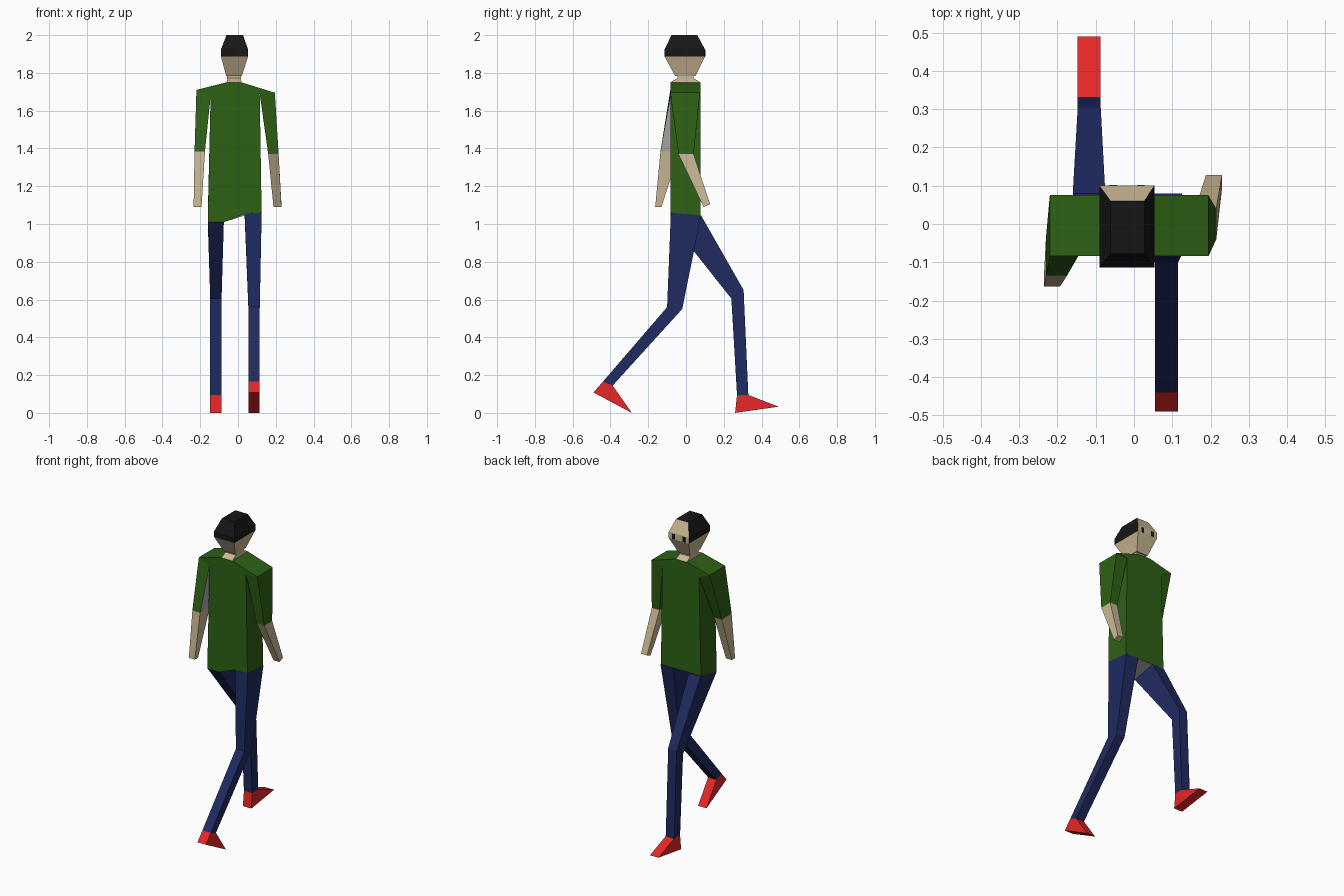
import bpy, bmesh

if "Cube" in bpy.data.objects:
    bpy.data.objects.remove(bpy.data.objects["Cube"])


def material(name, rgb):
    m = bpy.data.materials.new(name)
    m.diffuse_color = (*rgb, 1)
    m.use_nodes = True
    m.node_tree.nodes["Principled BSDF"].inputs["Base Color"].default_value = m.diffuse_color
    return m


GREEN = material("shirt_green", (0.027, 0.12, 0.007))
NAVY = material("trouser_navy", (0.014, 0.024, 0.12))
RED = material("shoe_red", (0.8, 0.02, 0.02))
SKIN = material("skin", (0.60, 0.48, 0.30))
BLACK = material("hair_black", (0.008, 0.008, 0.008))
GREY = material("lining_grey", (0.4, 0.4, 0.4))


def xring(x0, x1, back, front):
    """Quad ring spanning x0..x1, with (y, z) for its back and front edges."""
    return [(x0, *back), (x1, *back), (x1, *front), (x0, *front)]


def yring(y0, y1, a, b):
    """Quad ring spanning y0..y1, with (x, z) for its two side edges."""
    return [(a[0], y0, a[1]), (b[0], y0, b[1]), (b[0], y1, b[1]), (a[0], y1, a[1])]


def loft(name, rings, mats, special=None):
    """Skin rings into a capped solid; special maps (segment, side) to a material slot."""
    special = special or {}
    bm = bmesh.new()
    loops = [[bm.verts.new(p) for p in r] for r in rings]
    n = len(rings[0])
    for s, (a, b) in enumerate(zip(loops, loops[1:])):
        for i in range(n):
            j = (i + 1) % n
            f = bm.faces.new((a[i], a[j], b[j], b[i]))
            f.material_index = special.get((s, i), special.get((s, None), 0))
    bm.faces.new(loops[0][::-1])
    bm.faces.new(loops[-1]).material_index = special.get("end", 0)
    bmesh.ops.recalc_face_normals(bm, faces=bm.faces)
    me = bpy.data.meshes.new(name)
    bm.to_mesh(me)
    bm.free()
    for m in mats:
        me.materials.append(m)
    ob = bpy.data.objects.new(name, me)
    bpy.context.collection.objects.link(ob)
    return ob


# Shirt body: outline (x, rear z, front z) extruded through the depth
outline = [(-0.16, 1.01, 1.045), (-0.075, 1.01, 1.045), (0.035, 1.055, 1.045),
           (0.125, 1.06, 1.045), (0.115, 1.69, 1.69), (0.195, 1.695, 1.695),
           (0.018, 1.75, 1.75), (-0.06, 1.75, 1.75), (-0.22, 1.71, 1.71),
           (-0.145, 1.675, 1.675)]
loft("shirt_body", [[(x, -0.083, z) for x, z, _ in outline],
                    [(x, 0.076, z) for x, _, z in outline]],
     [GREEN, GREY], {(0, 1): 1})

# Sleeves and forearms
left_cuff = yring(-0.135, -0.035, (-0.23, 1.385), (-0.175, 1.385))
right_cuff = yring(-0.04, 0.04, (0.16, 1.37), (0.215, 1.37))
loft("left_sleeve", [yring(-0.083, 0.074, (-0.22, 1.71), (-0.145, 1.675)), left_cuff],
     [GREEN, GREY], {(0, 1): 1})
loft("right_sleeve", [yring(-0.083, 0.074, (0.115, 1.69), (0.195, 1.695)), right_cuff],
     [GREEN])
loft("left_forearm", [left_cuff, xring(-0.235, -0.193, (-0.163, 1.09), (-0.13, 1.09))], [SKIN])
loft("right_forearm", [right_cuff, xring(0.188, 0.23, (0.093, 1.09), (0.128, 1.105))], [SKIN])

# Legs: hip, knee, ankle; each shoe is a wedge under its ankle
legs = {
    "left": ((-0.16, -0.075), (-0.147, -0.087),
             ((-0.08, 1.01), (0.08, 1.045)), ((0.24, 0.605), (0.305, 0.65)),
             ((0.27, 0.095), (0.33, 0.095)), ((0.26, 0.0), (0.49, 0.033))),
    "right": ((0.035, 0.125), (0.055, 0.115),
              ((-0.08, 1.06), (0.08, 1.045)), ((-0.10, 0.56), (-0.02, 0.55)),
              ((-0.44, 0.165), (-0.388, 0.145)), ((-0.49, 0.108), (-0.287, 0.0))),
}
for side, (hx, kx, hip, knee, ankle, sole) in legs.items():
    ankle_ring = xring(*kx, *ankle)
    loft(side + "_leg", [xring(*hx, *hip), xring(*kx, *knee), ankle_ring], [NAVY])
    loft(side + "_shoe", [ankle_ring, xring(*kx, *sole)], [RED])

# Neck
loft("neck", [xring(-0.06, 0.018, (-0.083, 1.75), (0.076, 1.75)),
              xring(-0.058, 0.016, (-0.045, 1.772), (0.04, 1.772)),
              xring(-0.058, 0.016, (-0.045, 1.79), (0.04, 1.79))], [SKIN])

# Head: skin below, hair above except on the forehead
loft("head", [xring(-0.062, 0.02, (-0.057, 1.783), (0.05, 1.783)),
              xring(-0.09, 0.053, (-0.113, 1.886), (0.10, 1.886)),
              xring(-0.09, 0.053, (-0.113, 1.925), (0.10, 1.925)),
              xring(-0.061, 0.027, (-0.077, 2.0), (0.06, 2.0))],
     [SKIN, BLACK],
     {(1, None): 1, (2, None): 1, (1, 2): 0, (2, 2): 0, "end": 1})

# Eyes
for side, x in (("left", -0.055), ("right", 0.018)):
    loft(side + "_eye", [xring(x - 0.01, x + 0.01, (0.09, z), (0.102, z))
                         for z in (1.888, 1.92)], [BLACK])
